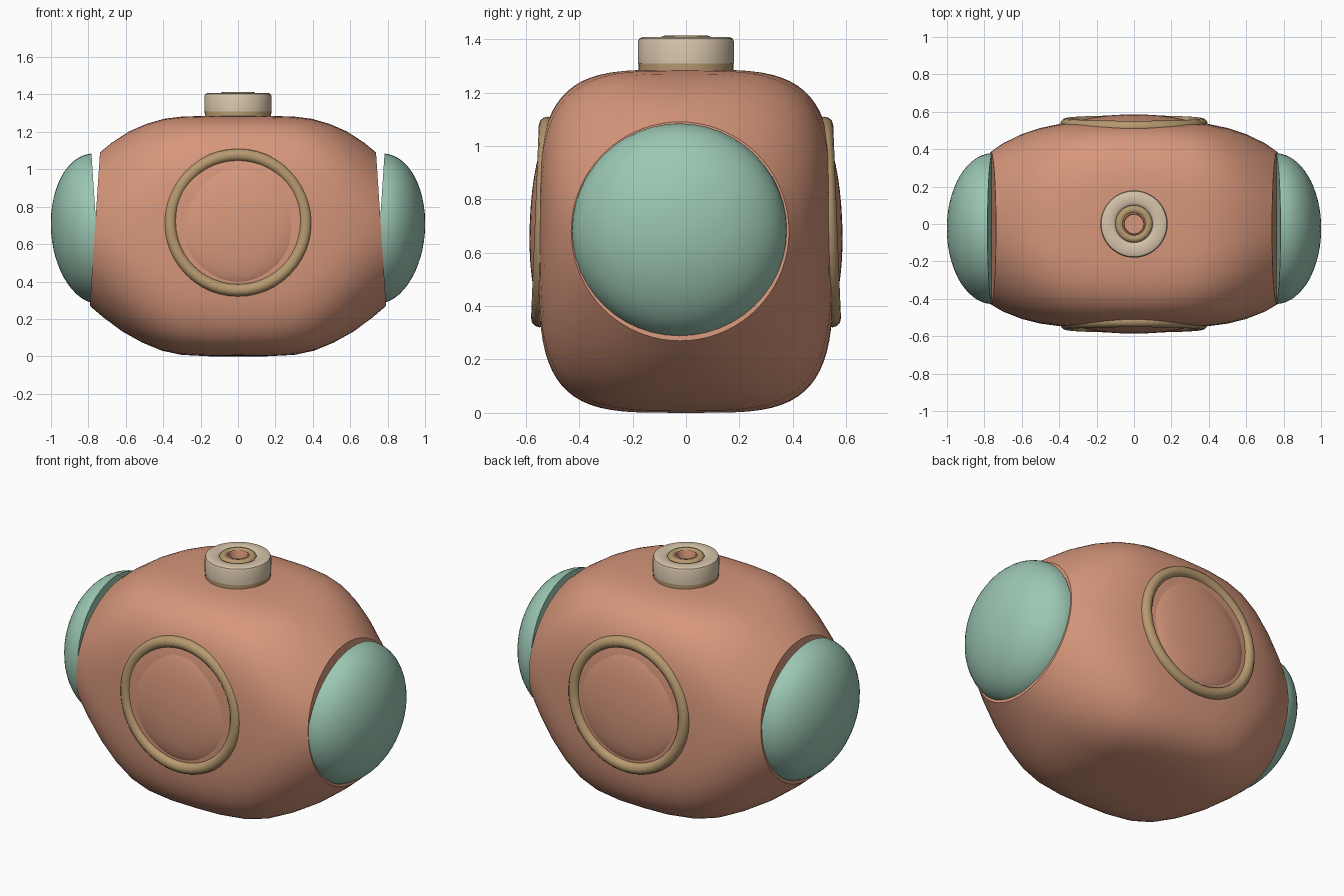
import bpy, bmesh
from math import sin, cos, pi, copysign, atan
from mathutils import Matrix, Vector

if "Cube" in bpy.data.objects:
    bpy.data.objects.remove(bpy.data.objects["Cube"])


def material(name, rgb):
    m = bpy.data.materials.new(name)
    m.use_nodes = True
    m.diffuse_color = (*rgb, 1)
    m.node_tree.nodes["Principled BSDF"].inputs["Base Color"].default_value = (*rgb, 1)
    return m


ORANGE = material("terracotta", (0.68, 0.31, 0.2))
TEAL = material("soft teal", (0.33, 0.57, 0.45))
CREAM = material("cream", (0.67, 0.55, 0.4))
GOLD = material("dull gold", (0.47, 0.32, 0.16))


def make(name, rings, mat, close_ends=True, loop=False, matrix=None):
    """Skin a list of equal-sized point rings into a smooth object."""
    bm = bmesh.new()
    loops = [[bm.verts.new(p) for p in ring] for ring in rings]
    n = len(loops[0])
    pairs = list(zip(loops, loops[1:])) + ([(loops[-1], loops[0])] if loop else [])
    for a, b in pairs:
        for i in range(n):
            j = (i + 1) % n
            bm.faces.new((a[i], a[j], b[j], b[i]))
    if close_ends and not loop:
        bm.faces.new(loops[0])
        bm.faces.new(loops[-1])
    if matrix:
        bm.transform(matrix)
    bmesh.ops.recalc_face_normals(bm, faces=bm.faces)
    mesh = bpy.data.meshes.new(name)
    bm.to_mesh(mesh)
    bm.free()
    mesh.materials.append(mat)
    ob = bpy.data.objects.new(name, mesh)
    bpy.context.collection.objects.link(ob)
    bpy.ops.object.select_all(action='DESELECT')
    ob.select_set(True)
    bpy.context.view_layer.objects.active = ob
    bpy.ops.object.shade_smooth_by_angle(angle=0.7)
    return ob


def lathe(name, profile, mat, matrix=None, loop=False, sides=48):
    """Spin (radius, height) points around z."""
    rings = [[(r * cos(2 * pi * i / sides), r * sin(2 * pi * i / sides), z)
              for i in range(sides)] for r, z in profile]
    return make(name, rings, mat, loop=loop, matrix=matrix)


def dome_profile(radius, depth, steps=14):
    return [(radius * cos(t), depth * sin(t))
            for t in (pi / 2 * 0.98 * k / steps for k in range(steps + 1))]


def tube_profile(major, minor, steps=12):
    return [(major + minor * cos(2 * pi * k / steps), minor * sin(2 * pi * k / steps))
            for k in range(steps)]


def signed_pow(v, e):
    return copysign(abs(v) ** e, v)


# Body: barrel lofted along x, boxy in the middle and round at the ends
# station: x, half depth, half height, centre z, squareness
HALF = [(0, .553, .643, .643, 4), (.15, .553, .643, .643, 3.9),
        (.3, .549, .637, .645, 3.6), (.4, .54, .62, .65, 3.3),
        (.5, .523, .585, .658, 2.9), (.6, .494, .535, .667, 2.5),
        (.7, .45, .465, .676, 2.15), (.765, .408, .41, .68, 2)]
TILT = 0.066
stations = [(-s[0], *s[1:]) for s in HALF[:0:-1]] + HALF
SIDES = 72
rings = []
for x, hy, hz, cz, n in stations:
    ring = []
    for i in range(SIDES):
        a = 2 * pi * i / SIDES
        y = hy * signed_pow(cos(a), 2 / n) - 0.022 * (x / .765) ** 2
        dz = hz * signed_pow(sin(a), 2 / n)
        lean = -TILT * dz * signed_pow(x / .765, 3)
        ring.append((x + lean, y, cz + dz))
    rings.append(ring)
make("body", rings, ORANGE)

# End domes, leaning slightly downward
for side, label in ((1, "left"), (-1, "right")):
    turn = Matrix.Rotation(side * (pi / 2 + atan(TILT)), 4, 'Y')
    place = Matrix.Translation((side * .757, -.025, .682)) @ turn
    lathe(label + "_end_dome", dome_profile(.403, .243), TEAL, place)

# Round ports with a rim and bulging cover, front and back
for side, label in ((-1, "front"), (1, "back")):
    turn = Matrix.Rotation(-side * (pi / 2 - 0.04), 4, 'X')
    place = Matrix.Translation((0, side * .533, .715)) @ turn
    lathe(label + "_port_rim", tube_profile(.362, .033), GOLD, place, loop=True)
    cover = Matrix.Translation((0, side * .515, .715)) @ turn
    lathe(label + "_port_cover", dome_profile(.335, .07), ORANGE, cover)

# Neck on top: gold base band, hollow cream collar, gold inner lip, orange bore
lathe("neck_base_band", [(.177, 1.26), (.178, 1.31), (.1, 1.31), (.1, 1.26)], GOLD, loop=True)
lathe("neck_collar", [(.18, 1.308), (.18, 1.39), (.175, 1.402), (.163, 1.408),
                      (.115, 1.408), (.1, 1.4), (.09, 1.38), (.09, 1.308)],
      CREAM, loop=True)
lip = Matrix.Translation((0, 0, 1.39))
lathe("neck_inner_lip", tube_profile(.078, .024), GOLD, lip, loop=True)
lathe("neck_bore", [(.062, 1.405), (.055, 1.41), (.05, 1.4), (.05, 1.295),
                    (.062, 1.295)], ORANGE, loop=True)
